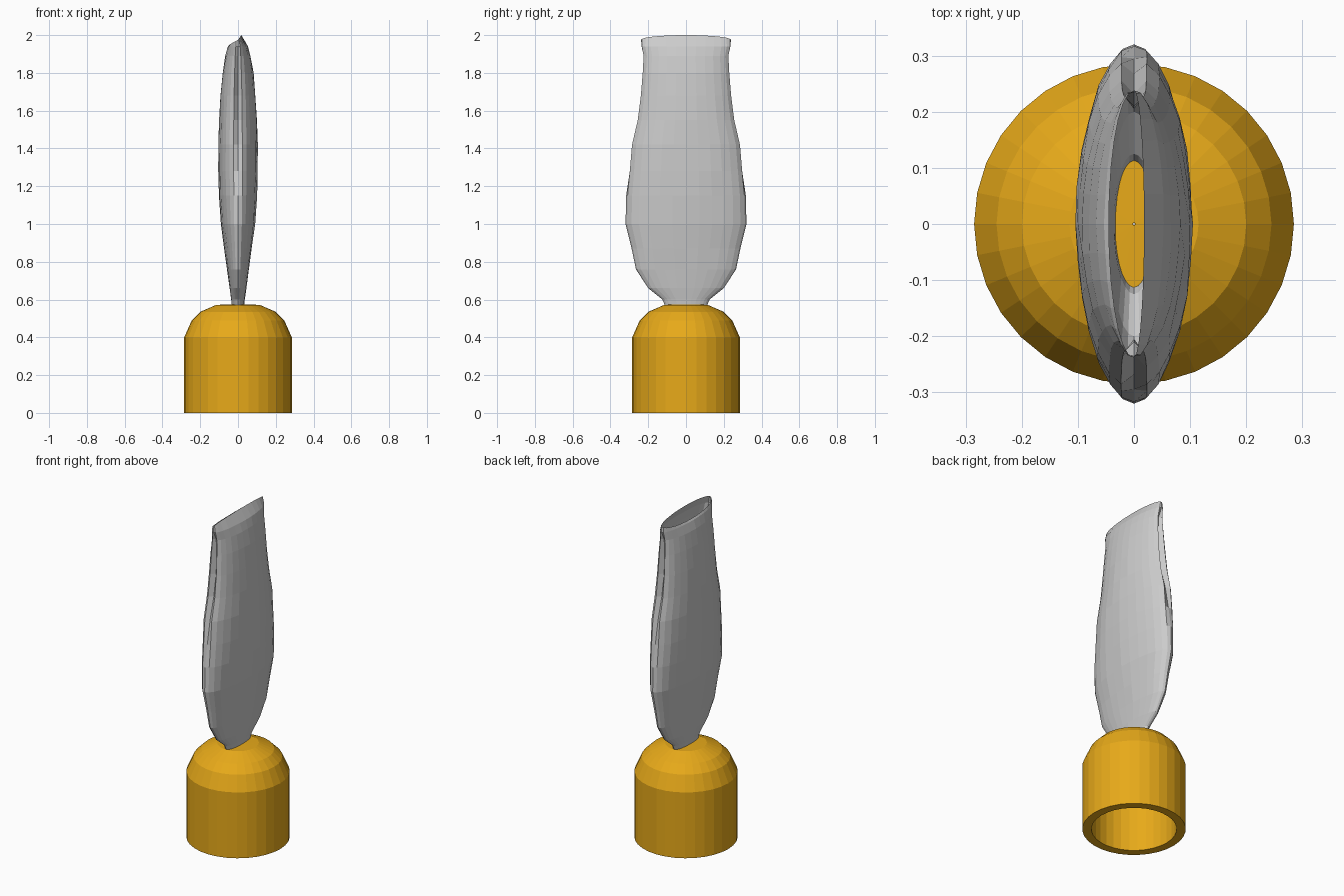
import bpy, bmesh, math, random

if "Cube" in bpy.data.objects:
    bpy.data.objects.remove(bpy.data.objects["Cube"])

random.seed(4)


def make_object(name, rings, close_loop=False, cap_start=False, color=None):
    """Skin a list of equal-length vertex rings with quads."""
    bm = bmesh.new()
    vr = [[bm.verts.new(p) for p in ring] for ring in rings]
    n = len(vr[0])
    pairs = list(zip(vr, vr[1:])) + ([(vr[-1], vr[0])] if close_loop else [])
    for a, b in pairs:
        for i in range(n):
            j = (i + 1) % n
            bm.faces.new((a[i], a[j], b[j], b[i]))
    if cap_start:
        bm.faces.new(vr[0][::-1])
    bmesh.ops.recalc_face_normals(bm, faces=bm.faces)
    me = bpy.data.meshes.new(name)
    bm.to_mesh(me)
    bm.free()
    ob = bpy.data.objects.new(name, me)
    bpy.context.collection.objects.link(ob)
    if color:
        mat = bpy.data.materials.new(name + "_color")
        mat.diffuse_color = color
        mat.use_nodes = True
        mat.node_tree.nodes["Principled BSDF"].inputs["Base Color"].default_value = mat.diffuse_color
        me.materials.append(mat)
    return ob


def circle(r, z, n=32):
    return [(r * math.cos(2 * math.pi * i / n), r * math.sin(2 * math.pi * i / n), z)
            for i in range(n)]


# Hollow domed cap: up the outside, then down the inside
profile = [(0.235, 0), (0.285, 0), (0.285, 0.40), (0.245, 0.49), (0.20, 0.535),
           (0.115, 0.572), (0.002, 0.575), (0.002, 0.525), (0.10, 0.522),
           (0.17, 0.49), (0.205, 0.45), (0.235, 0.38)]
make_object("cap", [circle(r, z) for r, z in profile], close_loop=True,
            color=(0.80, 0.40, 0.01, 1))

# Flattened sleeve: z, half thickness (x), half width (y), tuck of the narrow edges
sections = [(0.565, 0.033, 0.11, 0), (0.60, 0.036, 0.125, 0), (0.66, 0.045, 0.20, 0),
            (0.76, 0.058, 0.265, 0), (0.87, 0.073, 0.288, 0), (1.00, 0.09, 0.32, 0),
            (1.15, 0.10, 0.317, 0), (1.28, 0.104, 0.305, 0.01), (1.42, 0.104, 0.293, 0.025),
            (1.55, 0.10, 0.262, 0.03), (1.68, 0.093, 0.245, 0.035), (1.80, 0.082, 0.235, 0.03),
            (1.89, 0.067, 0.230, 0.02), (1.94, 0.053, 0.240, 0.005)]
N = 28
angles = [2 * math.pi * i / N for i in range(N)]
rings = []
for z, hx, hy, tuck in sections:
    ring = []
    for t in angles:
        c, s = math.cos(t), math.sin(t)
        y = hy * s
        if abs(c) < 0.1:
            y -= math.copysign(tuck, s)
        wrinkle = 1 + random.uniform(-0.025, 0.015)
        ring.append((hx * c * wrinkle, y, z))
    rings.append(ring)

# Slanted mouth, lower on the left side
mouth = []
for t in angles:
    c, s = math.cos(t), math.sin(t)
    mouth.append(((0.018 if c > 0 else 0.045) * c, 0.238 * s, 1.975 + 0.025 * c))
rings.append(mouth)
make_object("sleeve", rings, cap_start=True)
